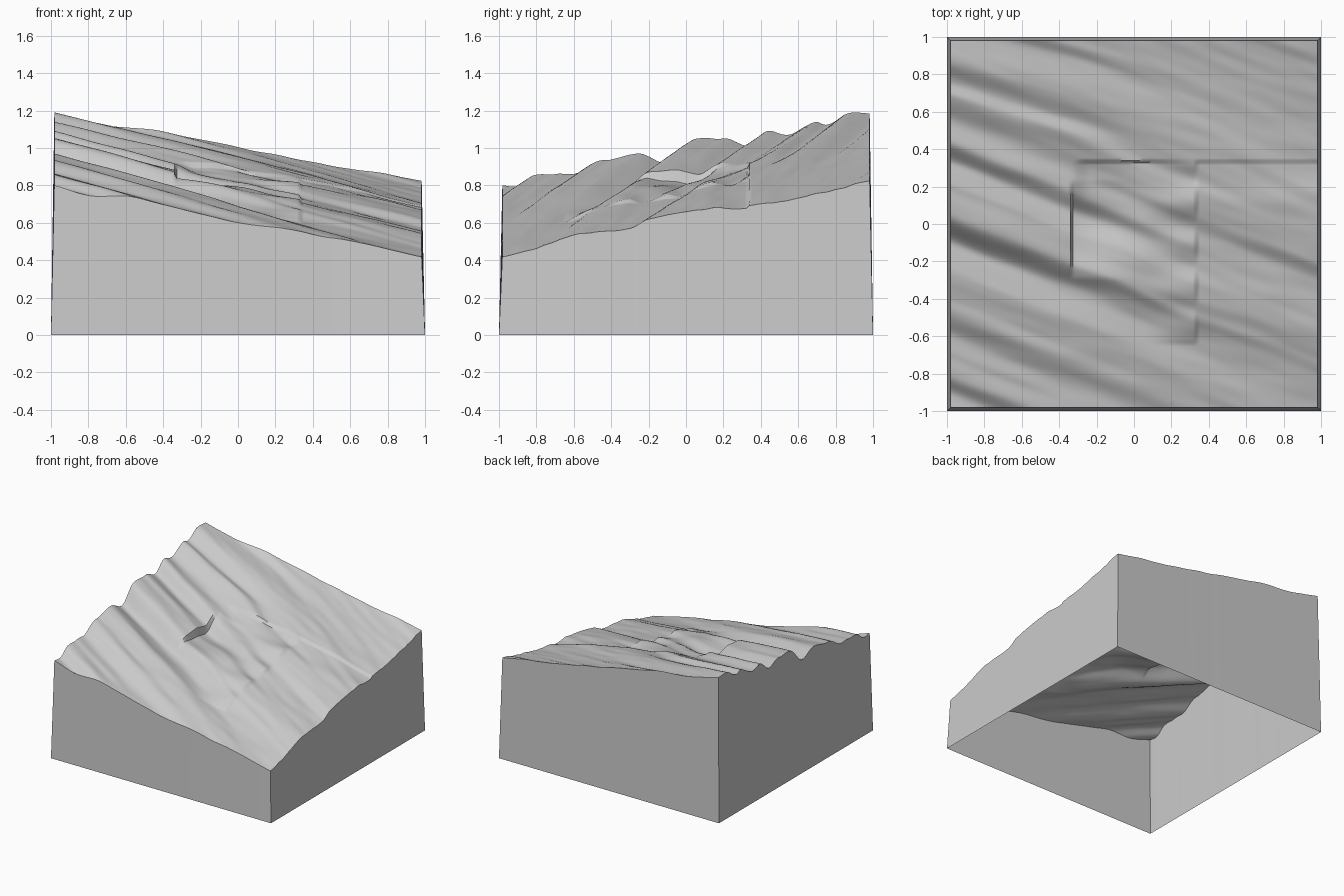
import bpy, bmesh, math
from mathutils import Vector, noise

old = bpy.data.objects.get("Cube")
if old:
    bpy.data.objects.remove(old)

N = 150          # grid cells per side
TOP = 0.982      # half width of the terrain
SEAM = 0.333     # tile seams

stone = bpy.data.materials.new("stone grey")
stone.use_nodes = True
stone.diffuse_color = (0.6, 0.6, 0.6, 1)
stone.node_tree.nodes["Principled BSDF"].inputs["Base Color"].default_value = (0.6, 0.6, 0.6, 1)

# Ripple profiles: (position across the ridges, height above the slope)
LEFT = [(-1, 0), (-.91, -.02), (-.81, .023), (-.7, .005), (-.6, -.012), (-.46, .036),
        (-.4, .025), (-.27, .035), (-.1, -.047), (.05, .055), (.2, .026), (.33, -.035),
        (.43, .02), (.55, -.02), (.69, .023), (.75, -.007), (.87, .034), (1.05, 0),
        (1.13, .032), (1.4, .015), (1.8, .01)]
RIGHT = [(-1, 0), (-.55, -.015), (-.3, 0), (-.2, -.008), (-.02, 0), (.05, .015), (.18, .035),
         (.28, .03), (.48, .01), (.58, .044), (.78, .046), (.94, .038), (1.07, .015),
         (1.17, .004), (1.35, .012), (1.42, .026), (1.8, .02)]


def smooth(t):
    t = min(1, max(0, t))
    return t * t * (3 - 2 * t)


def sample(profile, v):
    for (a, ha), (b, hb) in zip(profile, profile[1:]):
        if v <= b:
            return ha + (hb - ha) * smooth((v - a) / (b - a))
    return profile[-1][1]


def height(x, y):
    # Tilted plane with ripples that run obliquely across it
    wobble = 0.03 * noise.noise(Vector((x * 2, y * 2, 3)))
    inside = 1 - x * x
    lean = 0.40 - 0.15 * smooth((y - 0.1) / 0.9)
    v = y + lean * (x + 0.98) + wobble * inside
    t = smooth((x + 1) / 2)
    z = 0.8 - 0.19 * x + 0.19 * y
    z += sample(LEFT, v) * (1 - t) + sample(RIGHT, v) * t
    # Fine streaks
    z += 0.005 * noise.noise(Vector((x * 5 + y * 4, y * 14 + x * 4, 0)))
    # Small steps along the tile seams
    if -SEAM < x < SEAM and -SEAM < y < SEAM:
        arch = max(0, math.cos((y + 0.03) * math.pi / 0.52))
        z -= 0.06 * arch * smooth((0.1 - x) / 0.43)
        z -= 0.02 * smooth((y - 0.1) / 0.2) * smooth((x + SEAM) / 0.1)
    if 0 < x < SEAM and -0.64 < y < SEAM:
        z += 0.018 * smooth(x / SEAM) * math.sin(y * 14) ** 2
    if x > SEAM and 0.1 < y < SEAM:
        z -= 0.012 * smooth((y - 0.1) / 0.2)
    return z


def add_object(name, bm, angle):
    mesh = bpy.data.meshes.new(name)
    bm.to_mesh(mesh)
    bm.free()
    mesh.materials.append(stone)
    ob = bpy.data.objects.new(name, mesh)
    bpy.context.collection.objects.link(ob)
    bpy.ops.object.select_all(action='DESELECT')
    ob.select_set(True)
    bpy.context.view_layer.objects.active = ob
    bpy.ops.object.shade_smooth_by_angle(angle=math.radians(angle))


# Rippled terrain surface
bm = bmesh.new()
bmesh.ops.create_grid(bm, x_segments=N, y_segments=N, size=TOP)
for vert in bm.verts:
    vert.co.z = height(vert.co.x, vert.co.y)
add_object("terrain_surface", bm, 50)


# Four slightly tapered skirt walls, open underneath
def add_wall(name, direction):
    bm = bmesh.new()
    ax, ay = direction
    prev = None
    for i in range(N):
        s = -1 + 2 * i / (N - 1)
        bx, by = ax - ay * s, ay + ax * s
        tx, ty = bx * TOP, by * TOP
        pair = [bm.verts.new((bx, by, 0)), bm.verts.new((tx, ty, height(tx, ty)))]
        if prev:
            bm.faces.new((prev[0], pair[0], pair[1], prev[1]))
        prev = pair
    add_object(name, bm, 30)


for name, direction in {"front_wall": (0, -1), "back_wall": (0, 1),
                        "left_wall": (1, 0), "right_wall": (-1, 0)}.items():
    add_wall(name, direction)
